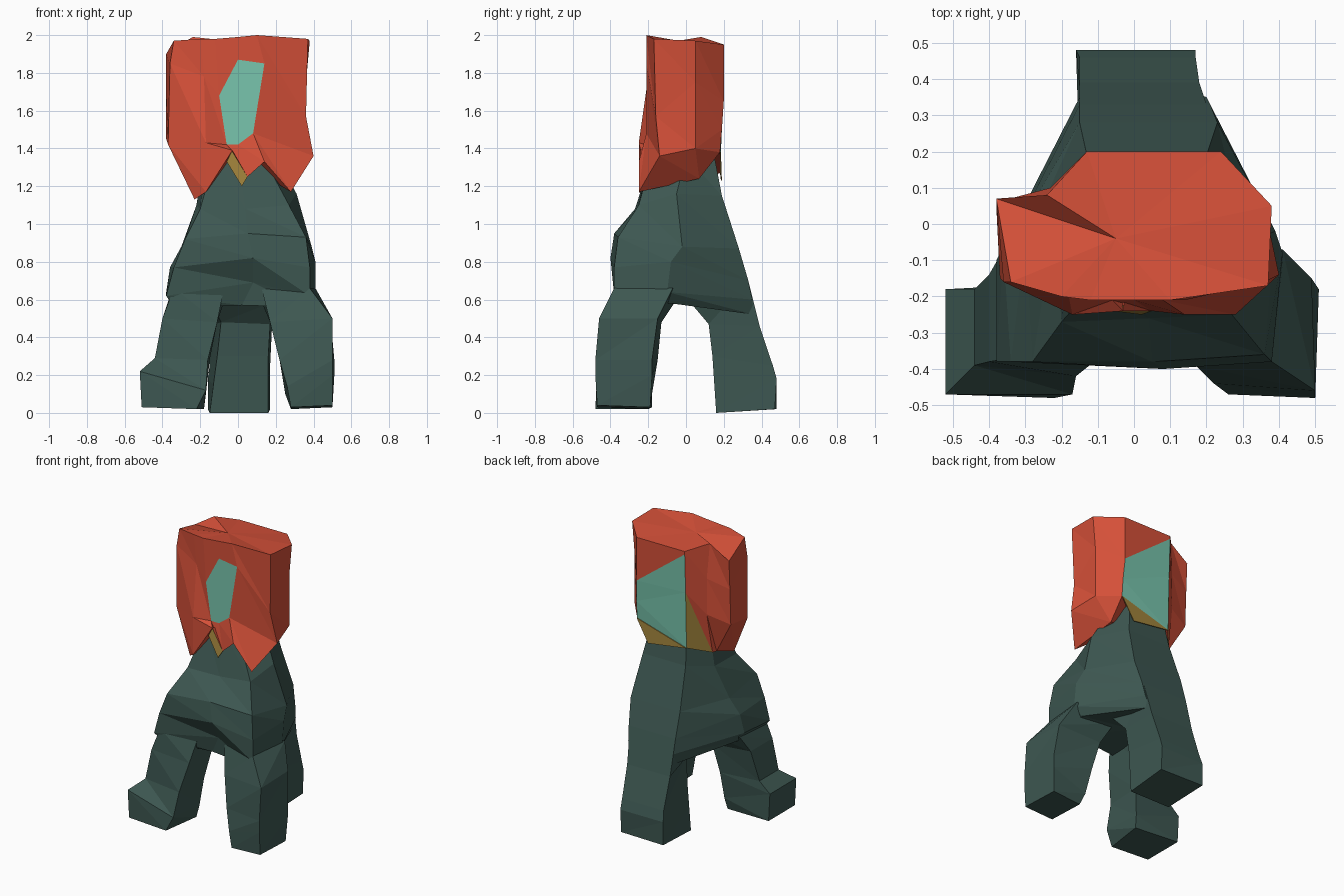
import bpy
import bmesh
from mathutils import Vector

default_cube = bpy.data.objects.get("Cube")
if default_cube:
    bpy.data.objects.remove(default_cube, do_unlink=True)


def make_material(name, red, green, blue):
    material = bpy.data.materials.new(name)
    material.use_nodes = True
    colour = (red, green, blue, 1)
    material.diffuse_color = colour
    material.node_tree.nodes["Principled BSDF"].inputs["Base Color"].default_value = colour
    return material


coral = make_material("coral red", .66, .08, .04)
teal = make_material("pale teal", .19, .56, .42)
ochre = make_material("ochre", .36, .23, .045)
pine = make_material("dark pine green", .047, .096, .083)


def finish(name, mesh_builder, materials):
    """Turn a bmesh into a flat shaded object."""
    bmesh.ops.recalc_face_normals(mesh_builder, faces=mesh_builder.faces)
    mesh = bpy.data.meshes.new(name)
    mesh_builder.to_mesh(mesh)
    mesh_builder.free()
    for material in materials:
        mesh.materials.append(material)
    part = bpy.data.objects.new(name, mesh)
    bpy.context.collection.objects.link(part)
    return part


def loft(name, columns, materials, paint=None, top=None, bottom=None):
    """Skin a ring of columns, each listed from top to bottom, in facets.
    paint maps (column name, row, half) to a material slot."""
    builder = bmesh.new()
    names = list(columns)
    grid = [[builder.verts.new(p) for p in columns[n]] for n in names]
    for index, column in enumerate(names):
        here = grid[index]
        after = grid[(index + 1) % len(grid)]
        for row in range(len(here) - 1):
            halves = ((here[row], here[row + 1], after[row + 1]),
                      (here[row], after[row + 1], after[row]))
            for half, corners in enumerate(halves):
                face = builder.faces.new(corners)
                if paint:
                    face.material_index = paint(column, row, half)
    # close both ends with a fan around a middle point
    for row, middle in ((0, top), (-1, bottom)):
        ring = [column[row] for column in grid]
        if middle is None:
            middle = sum((v.co for v in ring), Vector()) / len(ring)
        hub = builder.verts.new(middle)
        for index, vert in enumerate(ring):
            builder.faces.new((vert, ring[(index + 1) % len(ring)], hub))
    return finish(name, builder, materials)


def plate(name, outline, material, thickness):
    """Thin painted panel with its thickness along y."""
    builder = bmesh.new()
    face = builder.faces.new([builder.verts.new(p) for p in outline])
    extruded = bmesh.ops.extrude_face_region(builder, geom=[face])["geom"]
    moved = [g for g in extruded if isinstance(g, bmesh.types.BMVert)]
    bmesh.ops.translate(builder, verts=moved, vec=(0, thickness, 0))
    return finish(name, builder, [material])


# Head: columns run around the helmet, rows run from crown to jaw
head_columns = {
    "back_right": [(-.13, .2, 1.95), (-.13, .2, 1.93), (-.13, .19, 1.66), (-.13, .18, 1.27)],
    "rear_notch": [(-.24, .08, 1.99), (-.23, .1, 1.75), (-.23, .1, 1.5), (-.24, .05, 1.22)],
    "lobe_rear": [(-.38, .07, 1.9), (-.38, .06, 1.7), (-.38, .05, 1.45), (-.25, .02, 1.22)],
    "lobe_front": [(-.34, -.16, 1.97), (-.36, -.16, 1.85), (-.37, -.15, 1.42), (-.23, -.2, 1.13)],
    "cheek_right": [(-.2, -.2, 1.98), (-.18, -.2, 1.78), (-.17, -.25, 1.43), (-.17, -.25, 1.17)],
    "face_right": [(-.12, -.21, 1.98), (-.1, -.21, 1.68), (-.06, -.21, 1.42), (-.03, -.24, 1.39)],
    "face_middle": [(0, -.21, 1.99), (0, -.21, 1.87), (0, -.21, 1.42), (.05, -.24, 1.25)],
    "face_left": [(.1, -.21, 2), (.14, -.21, 1.85), (.08, -.21, 1.48), (.14, -.25, 1.33)],
    "cheek_left": [(.37, -.17, 1.98), (.36, -.16, 1.57), (.4, -.14, 1.36), (.28, -.25, 1.17)],
    "side_left": [(.38, .05, 1.97), (.36, .05, 1.75), (.36, .05, 1.4), (.25, .07, 1.24)],
    "back_left": [(.24, .2, 1.95), (.24, .2, 1.65), (.25, .19, 1.5), (.25, .18, 1.38)],
}


def head_paint(column, row, half):
    """Teal visor and rear panel, one ochre facet behind the jaw."""
    if column in ("face_right", "face_middle") and row == 1:
        return 1
    if column == "back_left" and row > 0:
        return 1
    if column == "back_right" and row == 2 and half == 0:
        return 2
    return 0


loft("head", head_columns, [coral, teal, ochre], head_paint,
     top=(-.05, -.04, 1.97), bottom=(0, 0, 1.34))

# Ochre throat and nape
plate("throat", [(-.03, -.225, 1.39), (.05, -.235, 1.25), (.02, -.245, 1.2), (-.06, -.235, 1.33)],
      ochre, -.005)
plate("nape", [(.25, .18, 1.38), (.16, .185, 1.23), (-.13, .18, 1.27)], ochre, .005)

# Torso: rows run neck, shoulder, chest, belly, hip, crotch
torso_columns = {
    "front_right": [(-.12, -.18, 1.36), (-.2, -.27, 1.08), (-.28, -.38, .92),
                    (-.34, -.38, .77), (-.38, -.38, .62), (-.34, -.34, .56)],
    "front_middle": [(0, -.18, 1.38), (.04, -.26, 1.08), (.05, -.38, .95),
                     (.08, -.4, .82), (.08, -.33, .69), (.02, -.31, .57)],
    "front_left": [(.13, -.18, 1.36), (.27, -.25, 1.1), (.36, -.36, .93),
                   (.38, -.38, .77), (.38, -.38, .62), (.34, -.34, .56)],
    "side_left": [(.2, 0, 1.36), (.31, -.05, 1.16), (.39, -.02, .88),
                  (.41, -.08, .8), (.41, -.1, .64), (.36, -.08, .58)],
    "back_left": [(.16, .15, 1.36), (.2, .19, 1.15), (.23, .28, .87),
                  (.21, .33, .7), (.2, .35, .6), (.17, .36, .52)],
    "back_right": [(-.11, .15, 1.36), (-.13, .19, 1.15), (-.15, .28, .87),
                   (-.15, .33, .7), (-.15, .35, .6), (-.13, .36, .52)],
    "side_right": [(-.18, 0, 1.36), (-.22, 0, 1.1), (-.3, -.05, .88),
                   (-.36, -.08, .77), (-.38, -.1, .64), (-.34, -.08, .58)],
}
loft("torso", torso_columns, [pine], bottom=(0, 0, .58))

# Legs: rows run thigh, knee, ankle, instep, sole
front_right_leg = {
    "outer_front": [(-.34, -.37, .66), (-.4, -.38, .5), (-.44, -.39, .29),
                    (-.52, -.47, .22), (-.51, -.47, .03)],
    "inner_front": [(-.07, -.32, .68), (-.11, -.38, .48), (-.16, -.42, .28),
                    (-.17, -.47, .12), (-.22, -.48, .02)],
    "inner_back": [(-.07, -.05, .6), (-.11, -.13, .48), (-.15, -.16, .28),
                   (-.17, -.18, .1), (-.18, -.2, .02)],
    "outer_back": [(-.36, -.07, .62), (-.4, -.14, .5), (-.44, -.18, .29),
                   (-.52, -.18, .22), (-.51, -.18, .03)],
}
front_left_leg = {
    "outer_front": [(.38, -.38, .66), (.5, -.46, .5), (.5, -.48, .28),
                    (.5, -.48, .2), (.5, -.47, .04)],
    "inner_front": [(.12, -.32, .68), (.17, -.39, .48), (.22, -.44, .28),
                    (.26, -.47, .14), (.28, -.47, .03)],
    "inner_back": [(.12, -.05, .6), (.17, -.13, .48), (.22, -.15, .28),
                   (.25, -.18, .1), (.28, -.2, .02)],
    "outer_back": [(.41, -.07, .66), (.49, -.15, .5), (.51, -.18, .28),
                   (.51, -.18, .2), (.5, -.19, .03)],
}
back_leg = {
    "outer_right": [(-.15, .33, .7), (-.15, .39, .46), (-.15, .46, .25),
                    (-.16, .48, .18), (-.16, .48, .02)],
    "outer_left": [(.2, .33, .7), (.18, .39, .46), (.17, .46, .25),
                   (.17, .48, .18), (.17, .47, .02)],
    "inner_left": [(.22, .01, .6), (.17, .12, .47), (.16, .14, .3),
                   (.16, .15, .15), (.16, .16, 0)],
    "inner_right": [(-.15, .01, .6), (-.09, .12, .48), (-.11, .14, .3),
                    (-.13, .15, .15), (-.15, .16, 0)],
}
legs = {"front_right_leg": front_right_leg,
        "front_left_leg": front_left_leg,
        "back_leg": back_leg}
for leg_name, leg_columns in legs.items():
    loft(leg_name, leg_columns, [pine])
